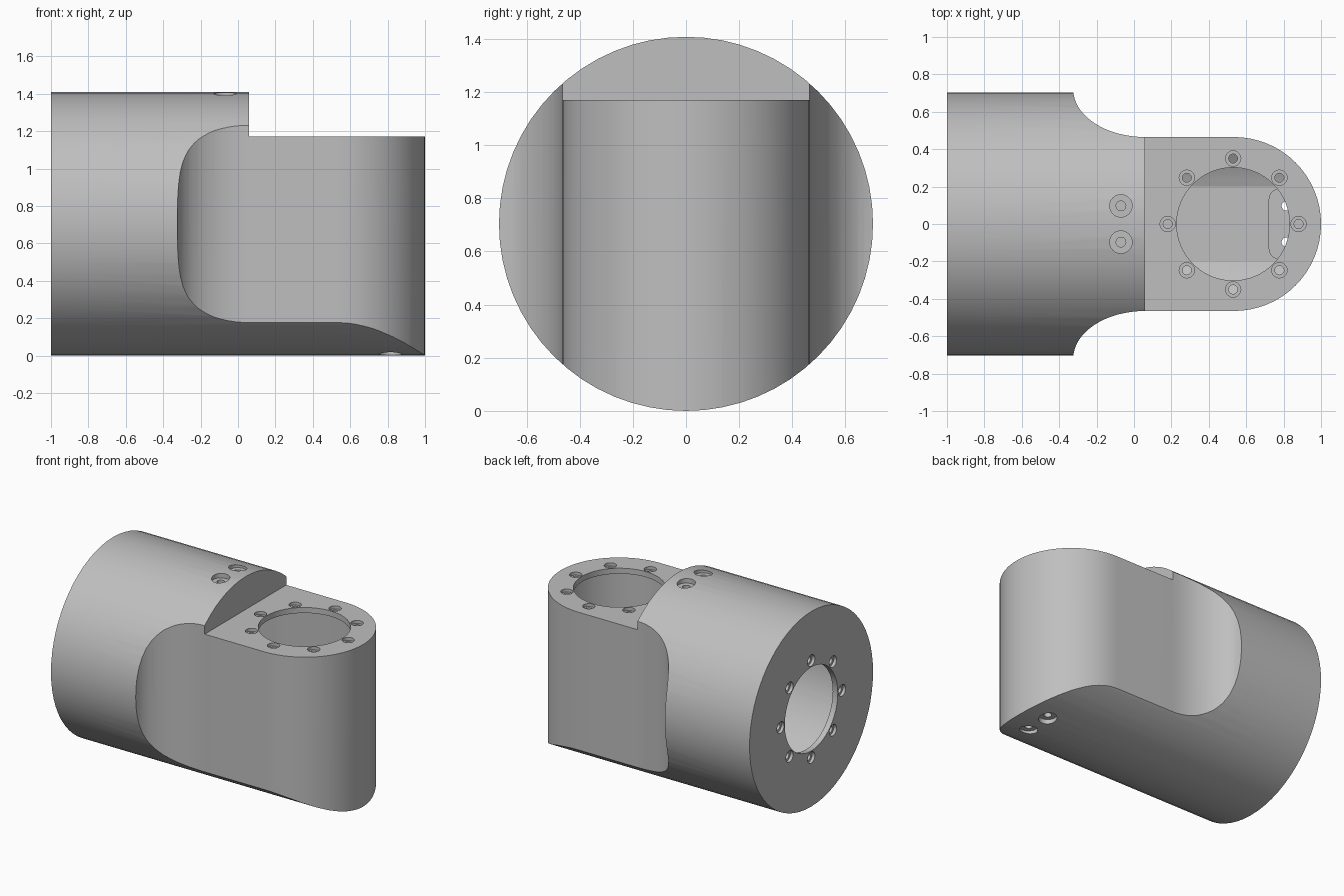
import bpy, bmesh
from math import pi, sin, cos
from mathutils import Matrix, Vector

if "Cube" in bpy.data.objects:
    bpy.data.objects.remove(bpy.data.objects["Cube"])

AXIS_Z = 0.704      # height of the main cylinder axis
RADIUS = 0.704
HEAD_X = 0.535      # centre of the rounded head
WALL = 0.04
STEP_X, STEP_Z = 0.06, 1.17


def make(name, bm):
    bmesh.ops.recalc_face_normals(bm, faces=bm.faces)
    mesh = bpy.data.meshes.new(name)
    bm.to_mesh(mesh)
    bm.free()
    obj = bpy.data.objects.new(name, mesh)
    bpy.context.collection.objects.link(obj)
    return obj


def add_cyl(bm, center, radius, depth, axis="Z", sides=32):
    turn = Matrix.Rotation(pi / 2, 4, "Y") if axis == "X" else Matrix()
    bmesh.ops.create_cone(bm, cap_ends=True, segments=sides, radius1=radius, radius2=radius,
                          depth=depth, matrix=Matrix.Translation(center) @ turn)


def box(name, low, high):
    low, high = Vector(low), Vector(high)
    bm = bmesh.new()
    bmesh.ops.create_cube(bm, size=1, matrix=Matrix.Translation((low + high) / 2)
                          @ Matrix.Diagonal((*(high - low), 1)))
    return make(name, bm)


def boolean(obj, cutter, operation):
    mod = obj.modifiers.new("cut", "BOOLEAN")
    mod.operation, mod.object, mod.solver = operation, cutter, "EXACT"
    bpy.context.view_layer.objects.active = obj
    bpy.ops.object.modifier_apply(modifier=mod.name)
    bpy.data.objects.remove(cutter)


def plan_prism(t):
    """Plan outline: wide barrel, hollow shoulders, straight cheeks, round head."""
    side = [(-1.2, 0.9), (-0.325 - t, 0.9)]
    for i in range(17):
        a = i / 16 * pi / 2
        side.append((STEP_X - (0.385 + t) * cos(a), 0.72 - (0.255 + t) * sin(a)))
    for i in range(16):
        a = pi / 2 * (1 - i / 16)
        side.append((HEAD_X + (0.465 - t) * cos(a), (0.465 - t) * sin(a)))
    outline = side + [(HEAD_X + 0.465 - t, 0)] + [(x, -y) for x, y in reversed(side)]
    bm = bmesh.new()
    face = bm.faces.new([bm.verts.new((x, y, -0.5)) for x, y in outline])
    new = bmesh.ops.extrude_face_region(bm, geom=[face])["geom"]
    bmesh.ops.translate(bm, vec=(0, 0, 2.5), verts=[v for v in new if isinstance(v, bmesh.types.BMVert)])
    return make("plan", bm)


def housing(name, t):
    """Barrel trimmed by the plan outline and the step, inset by t."""
    bm = bmesh.new()
    left, right = -1 + t, 1.1
    add_cyl(bm, ((left + right) / 2, 0, AXIS_Z), RADIUS - t, right - left, "X", 64)
    obj = make(name, bm)
    boolean(obj, plan_prism(t), "INTERSECT")
    boolean(obj, box("step", (STEP_X - t, -1, STEP_Z - t), (2, 1, 3)), "DIFFERENCE")
    return obj


body = housing("joint_housing", 0)

# Inner cavity with a flat floor and raised screw pads
cavity = housing("cavity", WALL)
boolean(cavity, box("floor", (-1.1, -0.2, -0.1), (0.9, 0.2, 0.075)), "DIFFERENCE")
for low, high in (((0.72, -0.19, -0.1), (1.3, 0.19, 0.11)),
                  ((-0.16, -0.19, 1.3), (0.3, 0.19, 1.6))):
    pad = box("pad", low, high)
    bm = bmesh.new()
    bm.from_mesh(pad.data)
    upright = [e for e in bm.edges if abs(e.verts[0].co.z - e.verts[1].co.z) > 0.01]
    bmesh.ops.bevel(bm, geom=upright, offset=0.06, segments=5, profile=0.5, affect="EDGES")
    bm.to_mesh(pad.data)
    bm.free()
    boolean(cavity, pad, "DIFFERENCE")
boolean(body, cavity, "DIFFERENCE")

# Bores, bolt circles and screw holes; wide recesses are cut afterwards
through, recess = bmesh.new(), bmesh.new()
add_cyl(through, (HEAD_X - 0.005, 0, STEP_Z), 0.302, 0.2, "Z", 64)
add_cyl(through, (-1, 0, AXIS_Z), 0.302, 0.2, "X", 64)
for i in range(8):
    u, v = 0.35 * cos(i * pi / 4), 0.35 * sin(i * pi / 4)
    for bm, r, d in ((through, 0.024, 0.12), (recess, 0.041, 0.044)):
        add_cyl(bm, (HEAD_X - 0.005 + u, v, STEP_Z), r, d, "Z", 20)
        add_cyl(bm, (-1, u, AXIS_Z + v), r, d, "X", 20)
for y in (-0.097, 0.097):
    for x, z in ((-0.07, 2 * AXIS_Z), (0.815, 0)):
        add_cyl(through, (x, y, z), 0.026, 0.3, "Z", 20)
        add_cyl(recess, (x, y, z), 0.06, 0.07, "Z", 24)
boolean(body, make("holes", through), "DIFFERENCE")
boolean(body, make("recesses", recess), "DIFFERENCE")

# One grey finish
grey = bpy.data.materials.new("satin_grey")
grey.use_nodes = True
colour = (0.52, 0.52, 0.52, 1)
grey.diffuse_color = colour
grey.node_tree.nodes["Principled BSDF"].inputs["Base Color"].default_value = colour
body.data.materials.clear()
body.data.materials.append(grey)

bpy.ops.object.select_all(action="DESELECT")
body.select_set(True)
bpy.context.view_layer.objects.active = body
bpy.ops.object.shade_smooth_by_angle(angle=pi / 6)
